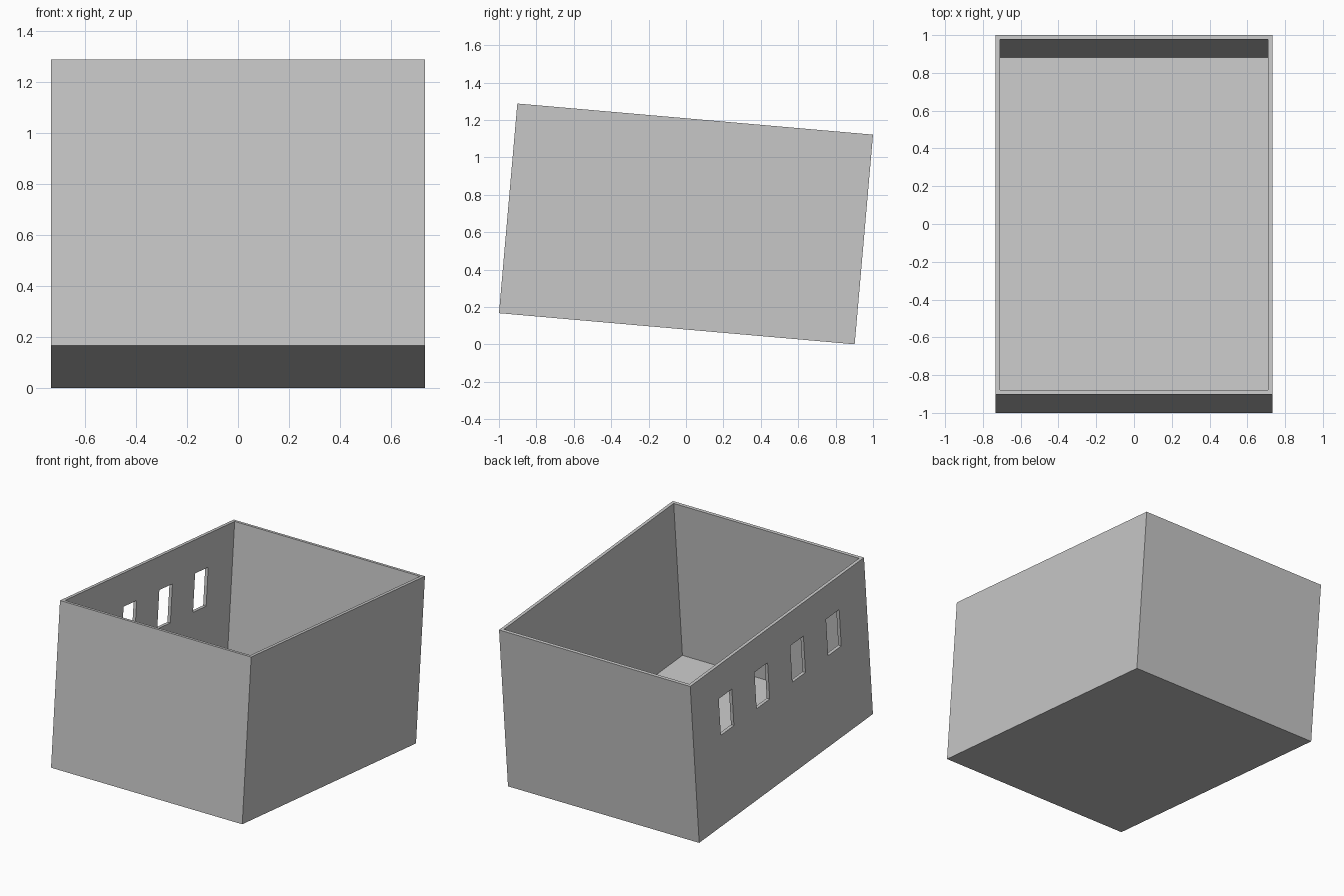
import bpy
import bmesh
from math import radians
from mathutils import Matrix, Vector

# Remove the default cube
default = bpy.data.objects.get("Cube")
if default:
    bpy.data.objects.remove(default, do_unlink=True)

WIDTH, LENGTH, HEIGHT = 1.465, 1.909, 1.125
WALL = 0.032
TILT = radians(-5)
CENTRE = Vector((0, 0, 0.644))
WINDOW = Vector((WALL * 4, 0.144, 0.262))
WINDOW_GAP = 0.393
WINDOW_HEIGHT = 0.2

grey = bpy.data.materials.new("light_grey")
grey.use_nodes = True
colour = (0.57, 0.57, 0.57, 1)
grey.diffuse_color = colour
grey.node_tree.nodes["Principled BSDF"].inputs["Base Color"].default_value = colour


def add_box(bm, size, centre):
    """Add a box to the mesh."""
    matrix = Matrix.Translation(centre) @ Matrix.Diagonal((*size, 1))
    bmesh.ops.create_cube(bm, size=1, matrix=matrix)


def make_object(bm, name):
    """Turn the mesh into a tilted object."""
    bmesh.ops.recalc_face_normals(bm, faces=bm.faces)
    mesh = bpy.data.meshes.new(name)
    bm.to_mesh(mesh)
    bm.free()
    mesh.materials.append(grey)
    obj = bpy.data.objects.new(name, mesh)
    obj.location = CENTRE
    obj.rotation_euler.x = TILT
    bpy.context.collection.objects.link(obj)
    return obj


# Open box: inset the top for the rim, then sink it to the floor
bm = bmesh.new()
add_box(bm, (WIDTH, LENGTH, HEIGHT), (0, 0, 0))
bm.normal_update()
top = max(bm.faces, key=lambda f: f.calc_center_median().z)
bmesh.ops.inset_region(bm, faces=[top], thickness=WALL)
sunk = bmesh.ops.extrude_discrete_faces(bm, faces=[top])["faces"]
bmesh.ops.translate(bm, verts=sunk[0].verts, vec=(0, 0, WALL - HEIGHT))
box = make_object(bm, "open_box")

# Row of four windows through one side wall
bm = bmesh.new()
for i in range(4):
    add_box(bm, WINDOW, (-WIDTH / 2, (i - 1.5) * WINDOW_GAP, WINDOW_HEIGHT))
cutter = make_object(bm, "window_cutter")

cut = box.modifiers.new("windows", 'BOOLEAN')
cut.operation = 'DIFFERENCE'
cut.solver = 'EXACT'
cut.object = cutter

# Apply the cut and remove the helper
bpy.context.view_layer.objects.active = box
box.select_set(True)
bpy.ops.object.modifier_apply(modifier=cut.name)
bpy.data.objects.remove(cutter, do_unlink=True)
